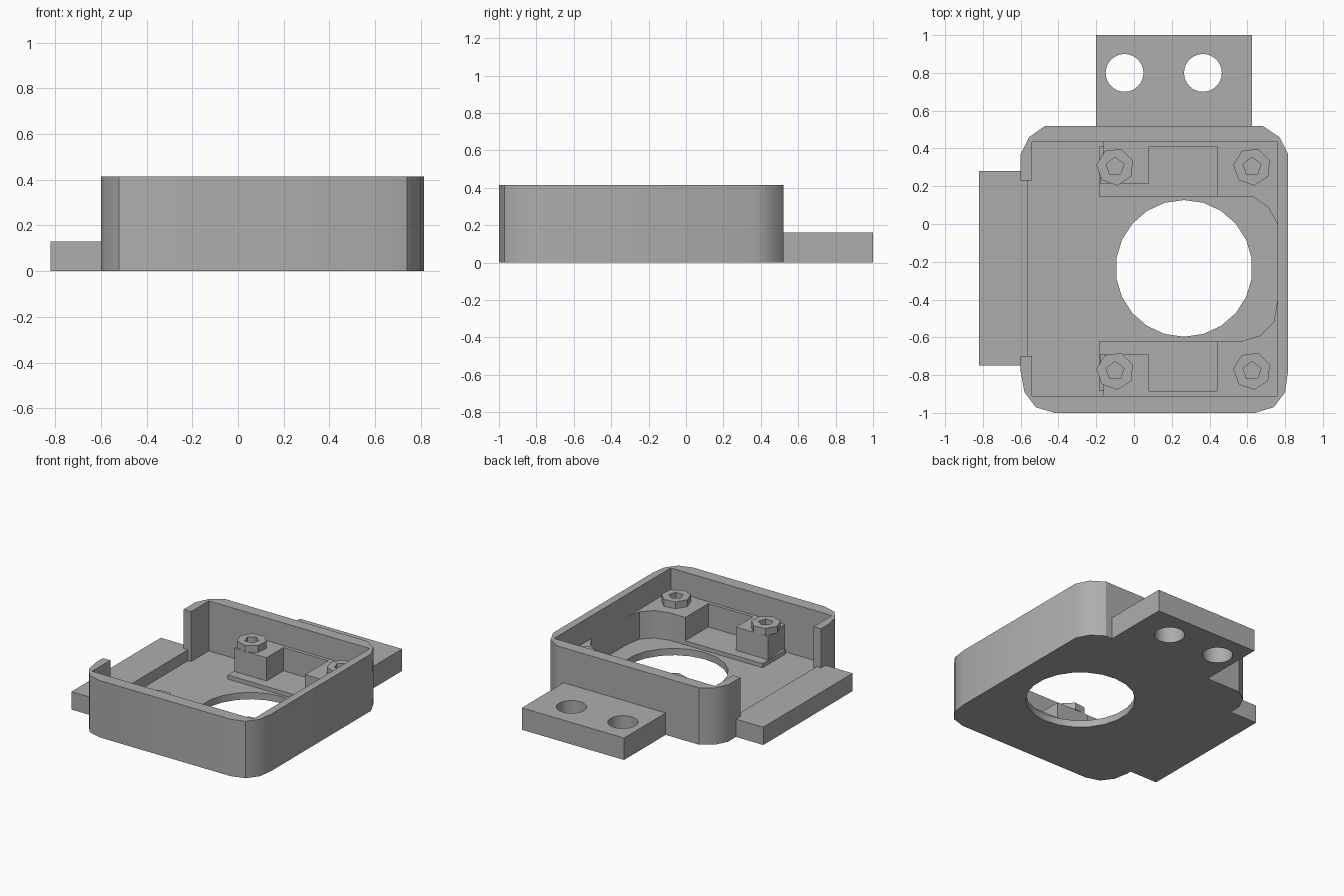
import bpy, bmesh, math
from mathutils import Vector

cube = bpy.data.objects.get("Cube")
if cube:
    bpy.data.objects.remove(cube, do_unlink=True)

grey = bpy.data.materials.new("plain grey")
grey.use_nodes = True
colour = (0.42, 0.42, 0.42, 1)
grey.diffuse_color = colour
grey.node_tree.nodes["Principled BSDF"].inputs["Base Color"].default_value = colour


def ring(cx, cy, radius, sides, turn=90):
    """Regular polygon, first corner at the given angle."""
    steps = [math.radians(turn) + math.tau * i / sides for i in range(sides)]
    return [(cx + radius * math.cos(a), cy + radius * math.sin(a)) for a in steps]


def rect(x0, x1, y0, y1):
    return [(x0, y0), (x1, y0), (x1, y1), (x0, y1)]


def prism(name, outline, z0, z1, holes=()):
    """Extrude a flat outline, with optional through holes."""
    bm = bmesh.new()
    edges = []
    for loop in [outline, *holes]:
        verts = [bm.verts.new((x, y, z0)) for x, y in loop]
        edges += [bm.edges.new((v, verts[i - 1])) for i, v in enumerate(verts)]
    if holes:
        bmesh.ops.triangle_fill(bm, edges=edges, use_beauty=True, normal=(0, 0, 1))
    else:
        bm.faces.new(verts)
    out = bmesh.ops.extrude_face_region(bm, geom=bm.faces[:])
    top = [g for g in out["geom"] if isinstance(g, bmesh.types.BMVert)]
    bmesh.ops.translate(bm, verts=top, vec=Vector((0, 0, z1 - z0)))
    bmesh.ops.recalc_face_normals(bm, faces=bm.faces[:])
    mesh = bpy.data.meshes.new(name)
    bm.to_mesh(mesh)
    bm.free()
    mesh.materials.append(grey)
    obj = bpy.data.objects.new(name, mesh)
    bpy.context.collection.objects.link(obj)
    bpy.ops.object.select_all(action='DESELECT')
    obj.select_set(True)
    bpy.context.view_layer.objects.active = obj
    bpy.ops.object.shade_smooth_by_angle(angle=math.radians(30))
    return obj


FLOOR, LEDGE, BLOCK, HEAD, RIM = 0.05, 0.08, 0.25, 0.3, 0.415
SILL, LUG = 0.13, 0.16

# Rounded case outline, anticlockwise from the front end of the left-hand side
corners = [(-0.6, -0.78), (-0.58, -0.89), (-0.52, -0.97), (-0.42, -1),
           (0.64, -1), (0.74, -0.97), (0.8, -0.89), (0.815, -0.78),
           (0.815, 0.37), (0.77, 0.46), (0.68, 0.52),
           (-0.47, 0.52), (-0.555, 0.46), (-0.6, 0.37)]

# Floor with the large round opening
prism("floor", corners, 0, FLOOR, [ring(0.265, -0.235, 0.362, 22)])

# Wall, open on one side
inside = [(-0.54, 0.23), (-0.54, 0.435), (0.76, 0.435),
          (0.76, -0.91), (-0.54, -0.91), (-0.54, -0.7)]
prism("wall", corners + [(-0.6, 0.23)] + inside + [(-0.6, -0.7)], FLOOR, RIM)

# Side tab and the sill it forms in the wall opening
prism("side_tab", rect(-0.82, -0.6, -0.75, 0.28), 0, SILL)
prism("opening_sill", rect(-0.6, -0.565, -0.7, 0.23), FLOOR, SILL)

# Rear mounting lug with two bolt holes
prism("mounting_lug", rect(-0.2, 0.625, 0.52, 1), 0, LUG,
      [ring(x, 0.8, 0.1, 32) for x in (-0.05, 0.365)])

# Raised supports along front and back, mirrored about the case middle
MIDDLE = -0.2375
curves = {"front": [(0.76, -0.4), (0.74, -0.52), (0.67, -0.59), (0.57, -0.62)],
          "back": [(0.76, -0.475), (0.71, -0.565), (0.63, -0.62)]}
for side, curve in curves.items():
    def place(points):
        if side == "front":
            return points
        return [(x, 2 * MIDDLE - y) for x, y in points]

    support = [(-0.16, -0.91), (0.76, -0.91)] + curve + [
        (0.44, -0.62), (0.44, -0.885), (0.08, -0.885),
        (0.08, -0.69), (-0.18, -0.69)]
    prism(side + "_support", place(support), FLOOR, BLOCK)
    prism(side + "_ledge", place(rect(-0.185, 0.44, -0.885, -0.62)), FLOOR, LEDGE)
    # Screw heads with sockets
    for label, x in (("inner", -0.1), ("outer", 0.625)):
        y = place([(x, -0.778)])[0][1]
        prism(side + "_" + label + "_screw", ring(x, y, 0.1, 7, 20), BLOCK, HEAD,
              [ring(x, y, 0.05, 5)])
